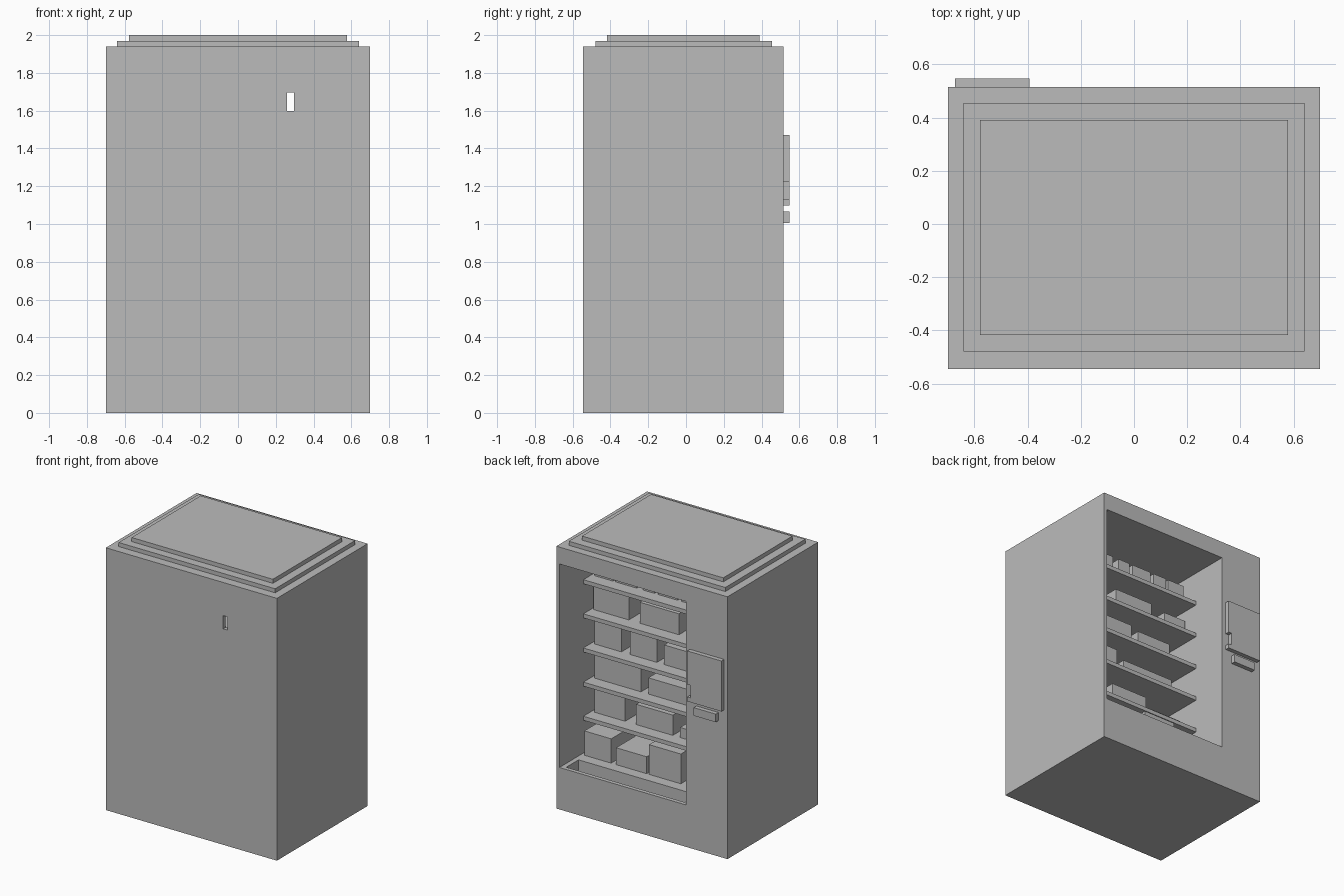
import bpy

cube = bpy.data.objects.get("Cube")
if cube:
    bpy.data.objects.remove(cube, do_unlink=True)

grey = bpy.data.materials.new("plain grey")
grey.use_nodes = True
grey.diffuse_color = (0.5, 0.5, 0.5, 1)
grey.node_tree.nodes["Principled BSDF"].inputs["Base Color"].default_value = (0.5, 0.5, 0.5, 1)


def block(name, xs, ys, zs):
    """Box spanning the given ranges on each axis."""
    spans = (sorted(xs), sorted(ys), sorted(zs))
    bpy.ops.mesh.primitive_cube_add(size=1)
    ob = bpy.context.object
    ob.name = ob.data.name = name
    for v in ob.data.vertices:
        v.co = [lo if c < 0 else hi for c, (lo, hi) in zip(v.co, spans)]
    ob.data.materials.append(grey)
    return ob


def cut(target, xs, ys, zs):
    """Remove a box-shaped volume from the target."""
    cutter = block("cutter", xs, ys, zs)
    cutter.hide_render = True
    mod = target.modifiers.new("cut", 'BOOLEAN')
    mod.operation, mod.solver, mod.object = 'DIFFERENCE', 'EXACT', cutter
    bpy.context.view_layer.objects.active = target
    bpy.ops.object.modifier_apply(modifier=mod.name)
    bpy.data.objects.remove(cutter, do_unlink=True)


BACK = 0.515        # plane of the open side
LEFT = 0.675        # inner walls of the cabinet
RIGHT = -0.36
INNER = -0.515
FLOOR = 0.31

# Cabinet: open compartment, collection tray and small see-through slot
cabinet = block("cabinet", (-0.7, 0.7), (-0.545, BACK), (0, 1.94))
cut(cabinet, (RIGHT, LEFT), (INNER, 0.6), (FLOOR, 1.815))
cut(cabinet, (RIGHT + 0.03, LEFT - 0.035), (0.342, 0.485), (0.12, FLOOR + 0.1))
cut(cabinet, (0.26, 0.297), (-0.6, -0.45), (1.597, 1.695))

# Stepped roof
block("roof_lower_step", (-0.64, 0.64), (-0.48, 0.455), (1.94, 1.97))
block("roof_upper_step", (-0.578, 0.578), (-0.418, 0.39), (1.97, 2.0))

# Stock on each level: (distance from left side, end, height)
levels = [
    [(0.05, 0.20, 0.15), (0.22, 0.395, 0.15), (0.445, 0.54, 0.15),
     (0.57, 0.73, 0.15), (0.76, 0.87, 0.15), (0.89, 1.03, 0.15)],
    [(0.04, 0.33, 0.18), (0.42, 0.74, 0.155), (0.855, 1.04, 0.13)],
    [(0.05, 0.27, 0.18), (0.34, 0.56, 0.17), (0.62, 0.90, 0.145)],
    [(0.05, 0.43, 0.18), (0.49, 0.92, 0.12)],
    [(0.05, 0.30, 0.17), (0.39, 0.69, 0.15), (0.75, 1.0, 0.075)],
]
for i, stock in enumerate(levels):
    top = 1.592 - 0.2525 * i
    block(f"shelf_{i + 1}", (RIGHT, LEFT), (INNER, 0.235), (top - 0.03, top))
    for j, (a, b, h) in enumerate(stock):
        block(f"shelf_{i + 1}_box_{j + 1}", (0.7 - a, 0.7 - b), (-0.25, 0.14), (top, top + h))

# Stock on the cabinet floor
for j, (a, b, h) in enumerate([(0.05, 0.27, 0.18), (0.31, 0.56, 0.125), (0.58, 0.84, 0.22)]):
    block(f"floor_box_{j + 1}", (0.7 - a, 0.7 - b), (-0.15, 0.26), (FLOOR, FLOOR + h))

# Control panel with an edge notch, and the plate beneath it
panel = block("control_panel", (-0.673, -0.393), (BACK, 0.547), (1.097, 1.47))
cut(panel, (-0.42, -0.3), (0.5, 0.6), (1.13, 1.222))
block("return_plate", (-0.626, -0.446), (BACK, 0.547), (1.005, 1.065))
